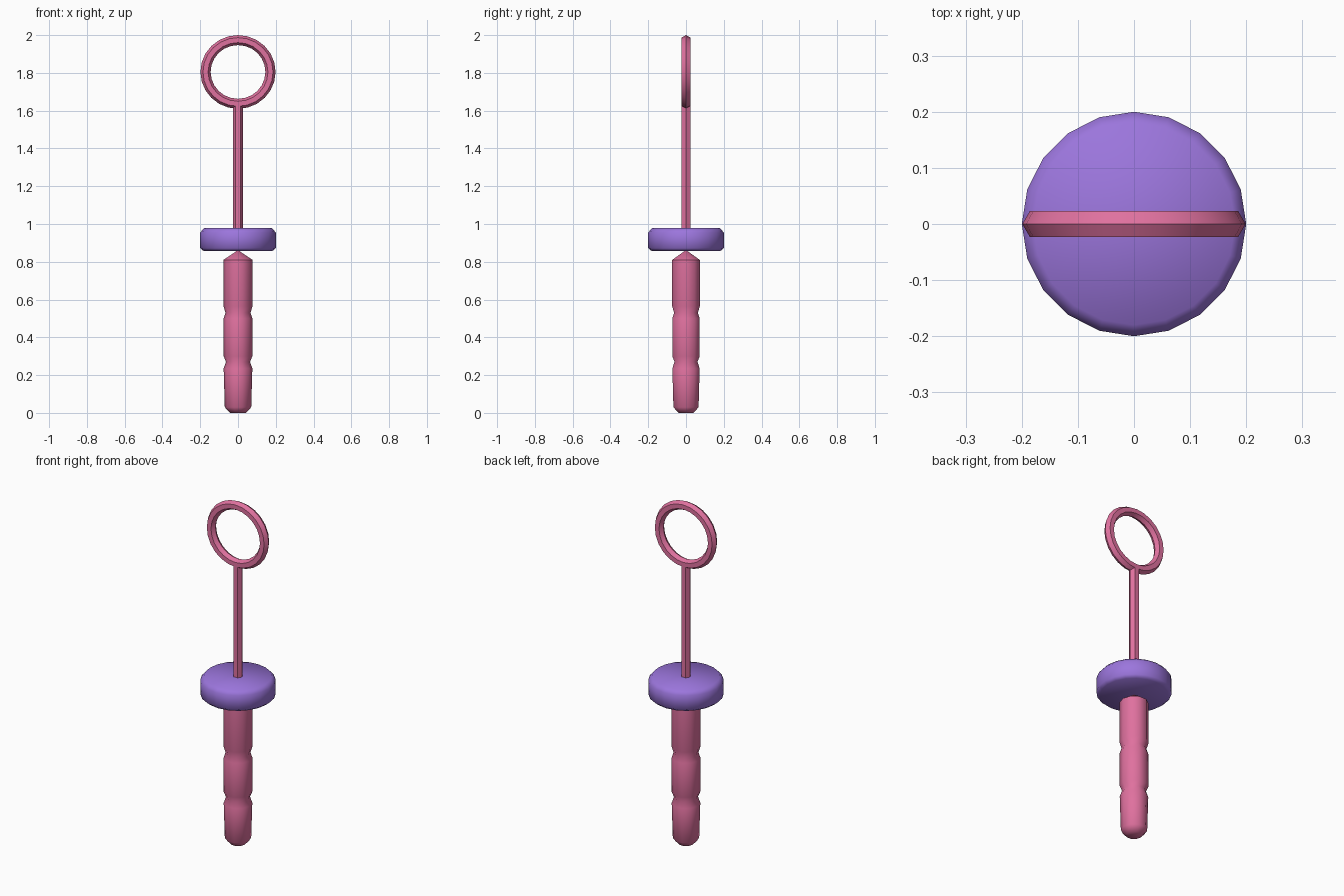
import bpy, bmesh, math

if "Cube" in bpy.data.objects:
    bpy.data.objects.remove(bpy.data.objects["Cube"])


def material(name, color):
    m = bpy.data.materials.new(name)
    m.diffuse_color = (*color, 1)
    m.use_nodes = True
    m.node_tree.nodes["Principled BSDF"].inputs["Base Color"].default_value = m.diffuse_color
    return m


pink = material("pink", (0.74, 0.165, 0.345))
purple = material("purple", (0.33, 0.18, 0.72))


def finish(name, bm, mat):
    bmesh.ops.recalc_face_normals(bm, faces=bm.faces)
    mesh = bpy.data.meshes.new(name)
    bm.to_mesh(mesh)
    bm.free()
    mesh.materials.append(mat)
    ob = bpy.data.objects.new(name, mesh)
    bpy.context.collection.objects.link(ob)
    bpy.ops.object.select_all(action='DESELECT')
    ob.select_set(True)
    bpy.context.view_layer.objects.active = ob
    bpy.ops.object.shade_smooth_by_angle(angle=math.radians(50))
    return ob


def lathe(name, profile, sides, mat):
    """Turn (radius, height) points around the z axis and cap both ends."""
    bm = bmesh.new()
    rings = []
    for r, z in profile:
        rings.append([bm.verts.new((r * math.cos(2 * math.pi * i / sides),
                                    r * math.sin(2 * math.pi * i / sides), z))
                      for i in range(sides)])
    for a, b in zip(rings, rings[1:]):
        for i in range(sides):
            j = (i + 1) % sides
            bm.faces.new((a[i], a[j], b[j], b[i]))
    bm.faces.new(rings[0])
    bm.faces.new(rings[-1])
    return finish(name, bm, mat)


def hoop(name, radius, tube, height, segments, sides, mat):
    """Upright ring facing the front with a hexagonal tube."""
    bm = bmesh.new()
    grid = []
    for i in range(segments):
        a = 2 * math.pi * i / segments
        row = []
        for k in range(sides):
            t = 2 * math.pi * k / sides
            r = radius + tube * math.cos(t)
            row.append(bm.verts.new((r * math.cos(a), tube * math.sin(t),
                                     height + 0.98 * r * math.sin(a))))
        grid.append(row)
    for i in range(segments):
        a, b = grid[i], grid[(i + 1) % segments]
        for k in range(sides):
            j = (k + 1) % sides
            bm.faces.new((a[k], a[j], b[j], b[k]))
    return finish(name, bm, mat)


# Grip with two finger grooves and a pointed top
lathe("grip", [(0.042, 0), (0.07, 0.03), (0.076, 0.235), (0.064, 0.27),
               (0.076, 0.30), (0.076, 0.50), (0.066, 0.53), (0.077, 0.565),
               (0.077, 0.81), (0.006, 0.858)], 10, pink)

# Round guard with softened rims
lathe("guard", [(0.182, 0.857), (0.2, 0.872), (0.2, 0.955), (0.18, 0.978)],
      20, purple)

# Thin hexagonal stem
lathe("stem", [(0.027, 0.93), (0.027, 1.63)], 6, pink)

# Ring at the tip
hoop("ring", 0.172, 0.027, 1.805, 24, 6, pink)
